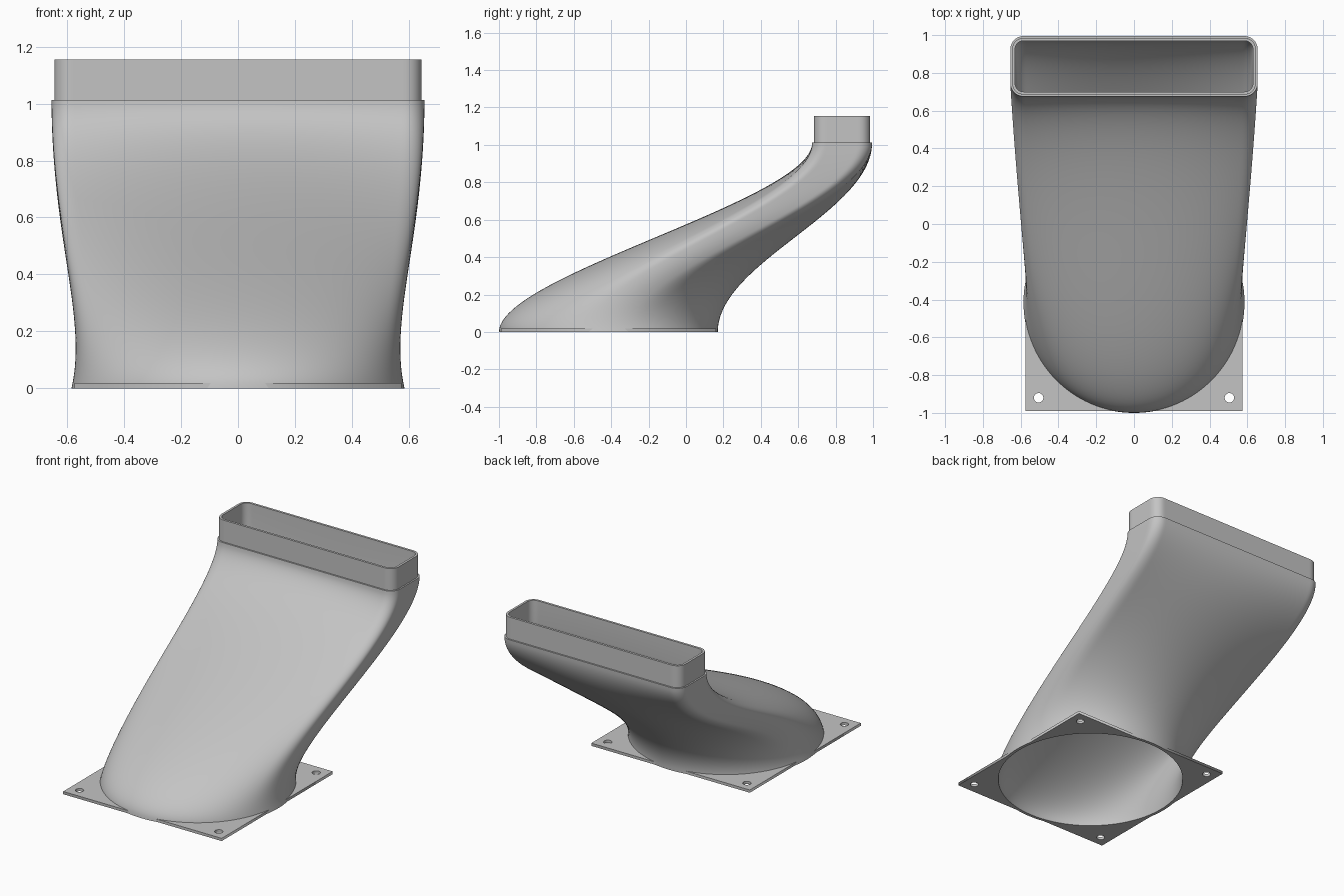
import bpy
from math import sin, cos, pi

if "Cube" in bpy.data.objects:
    bpy.data.objects.remove(bpy.data.objects["Cube"])

grey = bpy.data.materials.new("light_grey_plastic")
grey.use_nodes = True
colour = (0.55, 0.55, 0.55, 1)
grey.diffuse_color = colour
grey.node_tree.nodes["Principled BSDF"].inputs["Base Color"].default_value = colour

N = 240            # points around each ring
STEPS = 48         # rings along the duct
BASE_Y, TOP_Y = -0.415, 0.835
BASE_R, WALL = 0.585, 0.02
NECK_Z, TOP_Z = 1.012, 1.155


def circle(r, y=0.0, x=0.0, n=N):
    return [(x + r * cos(2 * pi * i / n), y + r * sin(2 * pi * i / n)) for i in range(n)]


def rounded_rect(hx, hy, r):
    """Points evenly spaced along the outline, starting at the middle of +x."""
    a, b, arc = hx - r, hy - r, r * pi / 2
    quarter = a + b + arc
    pts = []
    for i in range(N):
        q, k = divmod(i, N // 4)
        d = k / (N // 4) * quarter
        if q % 2:                      # odd quarters run backwards, mirrored
            d = quarter - d
        if d <= b:
            x, y = hx, d
        elif d <= b + arc:
            t = (d - b) / r
            x, y = a + r * cos(t), b + r * sin(t)
        else:
            x, y = a - (d - b - arc), hy
        pts.append((x if q in (0, 3) else -x, y if q < 2 else -y))
    return pts


def loft_ring(t, low, high):
    """Ring between the round inlet and the slot, leaving both ends vertically."""
    s = t * t * (3 - 2 * t)
    pinch = 1 - 0.41 * t * (1 - t) ** 4
    ring = []
    for (x0, y0), (x1, y1) in zip(low, high):
        pull = 1.02 + 0.1 * y0 / BASE_R
        x = (x0 + (x1 - x0) * s) * pinch
        y = (BASE_Y + y0) * (1 - s) + (TOP_Y + y1) * s
        z = NECK_Z * s + pull * t * (1 - t) * (1 - 2 * t)
        ring.append((x, y, z))
    return ring


def slot_ring(pts, z):
    return [(x, y + TOP_Y, z) for x, y in pts]


# Duct: outer skin, stepped collar, then the inner skin back to the inlet
outer_slot = rounded_rect(0.655, 0.16, 0.07)
collar_slot = rounded_rect(0.645, 0.15, 0.06)
inner_slot = rounded_rect(0.63, 0.135, 0.045)
steps = [i / STEPS for i in range(STEPS + 1)]
rings = [loft_ring(t, circle(BASE_R), outer_slot) for t in steps]
rings += [slot_ring(collar_slot, NECK_Z), slot_ring(collar_slot, TOP_Z),
          slot_ring(inner_slot, TOP_Z)]
rings += [loft_ring(t, circle(BASE_R - WALL), inner_slot) for t in reversed(steps)]

verts = [p for ring in rings for p in ring]
faces = []
for r in range(len(rings)):
    a, b = r * N, (r + 1) % len(rings) * N
    for i in range(N):
        j = (i + 1) % N
        faces.append((a + i, a + j, b + j, b + i))
mesh = bpy.data.meshes.new("duct")
mesh.from_pydata(verts, [], faces)
mesh.materials.append(grey)
duct = bpy.data.objects.new("duct", mesh)
bpy.context.collection.objects.link(duct)

# Mounting plate: filled outline with the inlet opening and four screw holes
HALF, THICK, HOLE = 0.575, 0.018, 0.505
outline = [(sx * HALF, BASE_Y + sy * HALF) for sx, sy in ((-1, -1), (1, -1), (1, 1), (-1, 1))]
loops = [outline, circle(BASE_R - WALL + 0.002, BASE_Y)]
loops += [circle(0.025, BASE_Y + sy * HOLE, sx * HOLE, 32) for sx in (-1, 1) for sy in (-1, 1)]
curve = bpy.data.curves.new("mounting_plate", "CURVE")
curve.dimensions = "2D"
curve.fill_mode = "BOTH"
curve.extrude = THICK / 2
for loop in loops:
    spline = curve.splines.new("POLY")
    spline.points.add(len(loop) - 1)
    for point, (x, y) in zip(spline.points, loop):
        point.co = (x, y, 0, 1)
    spline.use_cyclic_u = True
curve.materials.append(grey)
plate = bpy.data.objects.new("mounting_plate", curve)
plate.location.z = THICK / 2
bpy.context.collection.objects.link(plate)

bpy.ops.object.select_all(action="DESELECT")
plate.select_set(True)
bpy.context.view_layer.objects.active = plate
bpy.ops.object.convert(target="MESH")

# Smooth skins with crisp rims
bpy.ops.object.select_all(action="DESELECT")
duct.select_set(True)
bpy.context.view_layer.objects.active = duct
bpy.ops.object.shade_smooth_by_angle(angle=pi / 5)
